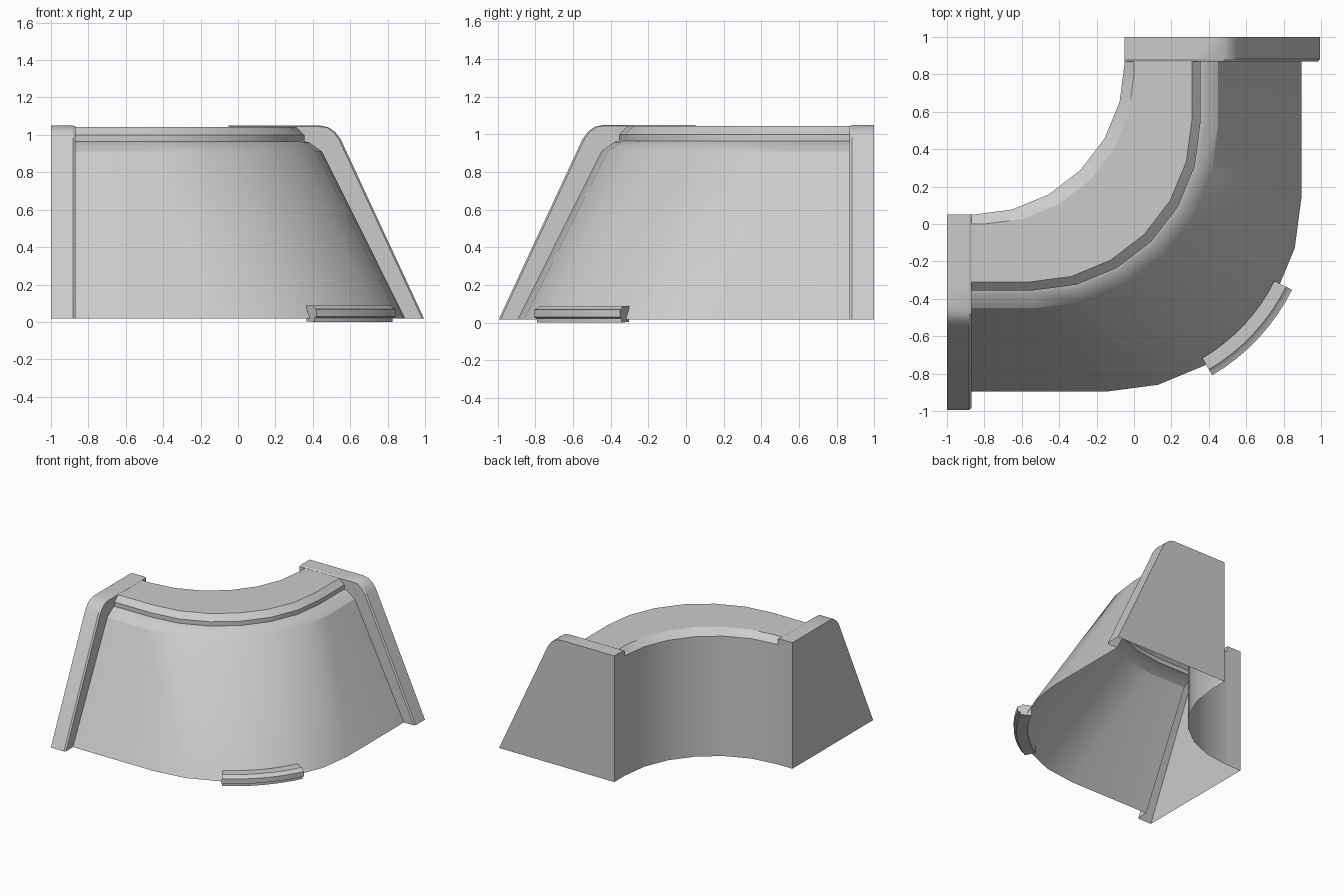
import bpy, bmesh, math

cube = bpy.data.objects.get("Cube")
if cube:
    bpy.data.objects.remove(cube, do_unlink=True)

grey = bpy.data.materials.new("plain_grey")
grey.use_nodes = True
colour = (0.6, 0.6, 0.6, 1)
grey.diffuse_color = colour
grey.node_tree.nodes["Principled BSDF"].inputs["Base Color"].default_value = colour

BASE = 0.017     # height of the open bottom edge
END = 0.87       # where the curved wall meets the end frames


def loft(name, rows, closed=False, cap_first=False, cap_last=False):
    """Skin a list of equal-length point rows."""
    bm = bmesh.new()
    grid = [[bm.verts.new(p) for p in row] for row in rows]
    n = len(grid[0])
    for a, b in zip(grid, grid[1:]):
        for j in range(n if closed else n - 1):
            k = (j + 1) % n
            bm.faces.new((a[j], a[k], b[k], b[j]))
    if cap_first:
        bm.faces.new(grid[0][::-1])
    if cap_last:
        bm.faces.new(grid[-1])
    bmesh.ops.remove_doubles(bm, verts=bm.verts, dist=0.0005)
    mesh = bpy.data.meshes.new(name)
    bm.to_mesh(mesh)
    bm.free()
    mesh.materials.append(grey)
    obj = bpy.data.objects.new(name, mesh)
    bpy.context.collection.objects.link(obj)
    bpy.ops.object.select_all(action="DESELECT")
    obj.select_set(True)
    bpy.context.view_layer.objects.active = obj
    bpy.ops.object.shade_smooth_by_angle(angle=math.radians(25))
    return obj


def bend(offset, centre, degrees, z):
    """Point on a quarter bend lying offset outside the corner axes."""
    t = math.radians(degrees)
    r = offset + centre
    return (-centre + r * math.sin(t), centre - r * math.cos(t), z)


# Wall section: offset, bend centre, height, from inner foot to outer foot
wall = [(-0.05, 0.86, BASE), (-0.05, 0.86, 1.0), (0.0, 0.8, 1.043),
        (0.31, 0.56, 1.043), (0.355, 0.54, 1.0), (0.355, 0.54, 0.965),
        (0.38, 0.54, 0.96), (0.45, 0.53, 0.91), (0.895, 0.14, BASE)]
rows = [[(-END, -c, z) for c, a, z in wall]]
SEGMENTS = 6
for i in range(SEGMENTS + 1):
    rows.append([bend(c, a, 90 * i / SEGMENTS, z) for c, a, z in wall])
rows.append([(c, END, z) for c, a, z in wall])
loft("curved_wall", rows)

# End frames: larger rounded section with a fine bevel and a step to the wall
frame = [(-0.05, BASE), (-0.05, 1.0), (-0.05, 1.05), (0.31, 1.05), (0.44, 1.05),
         (0.485, 1.04), (0.52, 1.015), (0.55, 0.975), (0.995, BASE)]
bevelled = [(c - (0.01 if c > 0.4 else 0), min(z, 1.044)) for c, z in frame]
layers = [(1.0, frame), (END + 0.012, frame), (END, bevelled),
          (END, [(c, z) for c, a, z in wall])]
loft("right_end_frame", [[(-d, -c, z) for c, z in s] for d, s in layers],
     cap_first=True)
loft("back_end_frame", [[(c, d, z) for c, z in s] for d, s in layers[::-1]],
     cap_last=True)

# Stepped curved plaque at the outer foot
plaque = [(-0.04, 0.003), (-0.04, 0.088), (0.03, 0.088), (0.045, 0.075),
          (0.066, 0.068), (0.066, 0.028), (0.045, 0.02), (0.045, 0.0)]
STEPS = 8
rows = [[bend(0.895 + c, 0.14, 30.5 + 33 * i / STEPS, z) for c, z in plaque]
        for i in range(STEPS + 1)]
loft("foot_plaque", rows, closed=True, cap_first=True, cap_last=True)
